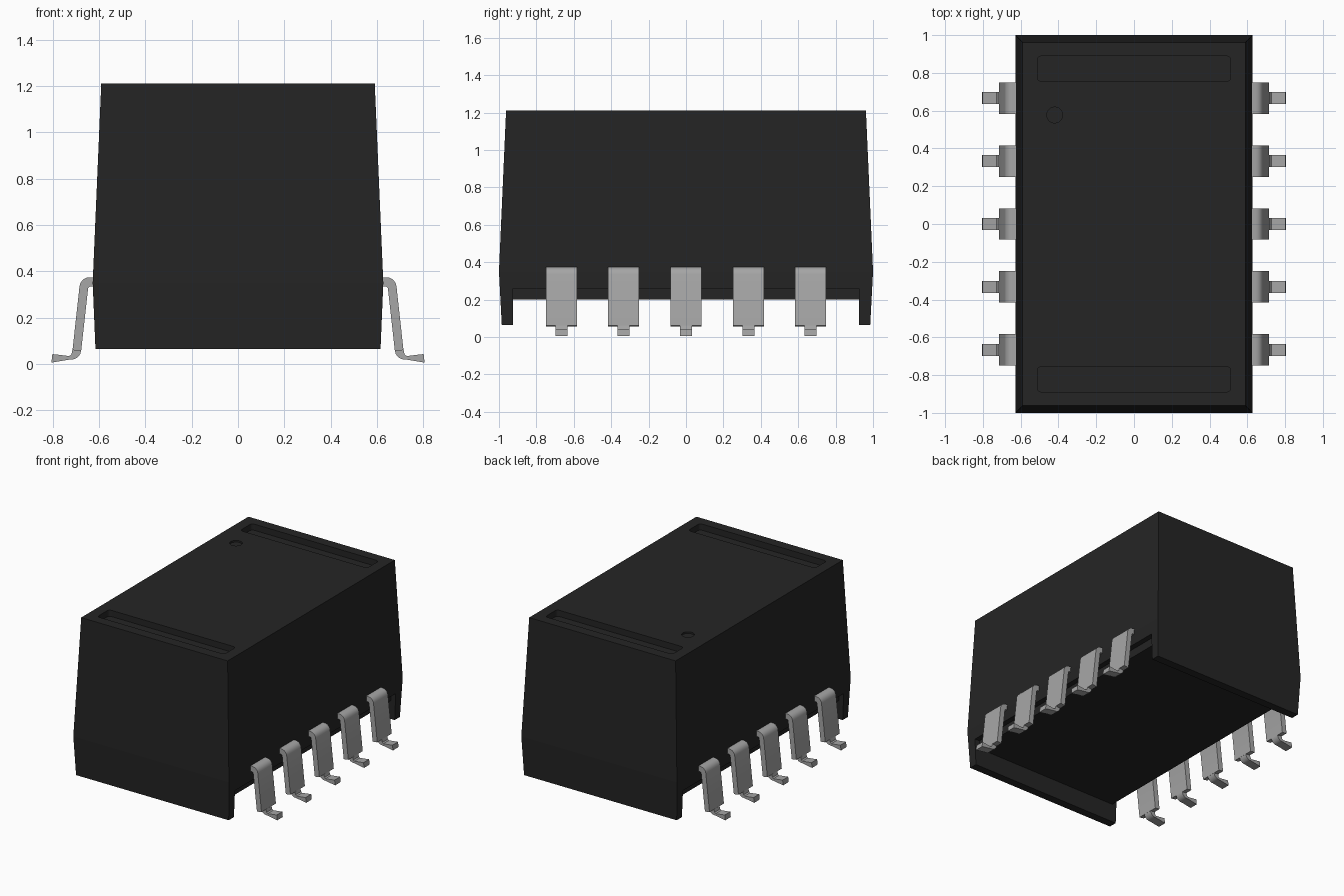
import bpy, bmesh, math

if "Cube" in bpy.data.objects:
    bpy.data.objects.remove(bpy.data.objects["Cube"])


def material(name, v, rough):
    m = bpy.data.materials.new(name)
    m.use_nodes = True
    m.diffuse_color = (v, v, v, 1)
    node = m.node_tree.nodes["Principled BSDF"]
    node.inputs["Base Color"].default_value = (v, v, v, 1)
    node.inputs["Roughness"].default_value = rough
    return m


black = material("black plastic", 0.018, 0.6)
metal = material("tinned metal", 0.38, 0.5)


def finish(name, bm, mat):
    bmesh.ops.recalc_face_normals(bm, faces=bm.faces)
    me = bpy.data.meshes.new(name)
    bm.to_mesh(me)
    bm.free()
    me.materials.append(mat)
    ob = bpy.data.objects.new(name, me)
    bpy.context.scene.collection.objects.link(ob)
    return ob


def loft(name, rings, mat):
    """Closed solid through rings that all have the same number of points."""
    bm = bmesh.new()
    loops = [[bm.verts.new(p) for p in ring] for ring in rings]
    n = len(loops[0])
    for a, b in zip(loops, loops[1:]):
        for i in range(n):
            j = (i + 1) % n
            bm.faces.new((a[i], a[j], b[j], b[i]))
    bm.faces.new(loops[0][::-1])
    bm.faces.new(loops[-1])
    return finish(name, bm, mat)


def rect(x, y, z):
    return [(-x, -y, z), (x, -y, z), (x, y, z), (-x, y, z)]


def rounded(cx, cy, hx, hy, r, z, seg=6):
    pts = []
    for k, (sx, sy) in enumerate([(1, 1), (-1, 1), (-1, -1), (1, -1)]):
        for i in range(seg + 1):
            a = math.pi / 2 * (k + i / seg)
            pts.append((cx + sx * (hx - r) + r * math.cos(a),
                        cy + sy * (hy - r) + r * math.sin(a), z))
    return pts


def circle(cx, cy, r, z, n=24):
    return [(cx + r * math.cos(2 * math.pi * i / n),
             cy + r * math.sin(2 * math.pi * i / n), z) for i in range(n)]


def cut(target, cutter):
    mod = target.modifiers.new("cut", 'BOOLEAN')
    mod.operation, mod.solver, mod.object = 'DIFFERENCE', 'EXACT', cutter
    bpy.context.view_layer.objects.active = target
    bpy.ops.object.modifier_apply(modifier=mod.name)
    bpy.data.objects.remove(cutter)


# Case: tapers up and slightly down from its widest line
TOP = 1.21
case = loft("case", [rect(0.615, 0.985, 0.065), rect(0.627, 1.0, 0.35),
                     rect(0.59, 0.962, TOP)], black)

# Underside opening, leaving a skirt at each end
cut(case, loft("opening_cutter", [rect(0.8, 0.925, 0.0), rect(0.8, 0.925, 0.26)], black))

# Two long recesses and the pin-one dimple on the top
for s in (-1, 1):
    cut(case, loft("recess_cutter", [rounded(0, s * 0.822, 0.512, 0.067, 0.022, z)
                                     for z in (TOP - 0.045, TOP + 0.1)], black))
cut(case, loft("dimple_cutter", [circle(-0.42, 0.577, 0.042, z)
                                 for z in (TOP - 0.012, TOP + 0.1)], black))

# Inner base block showing below the side walls
loft("base_block", [rect(0.585, 0.93, 0.20), rect(0.585, 0.93, 0.30)], black)


def arc(cx, cz, r, a0, a1, n=5):
    return [(cx + r * math.cos(math.radians(a0 + (a1 - a0) * i / n)),
             cz + r * math.sin(math.radians(a0 + (a1 - a0) * i / n))) for i in range(n + 1)]


# Pin side profiles: wide shoulder and leg, then narrow bent foot
leg = ([(0.56, 0.374)] + arc(0.641, 0.331, 0.043, 90, 6)
       + [(0.714, 0.060), (0.677, 0.055)] + arc(0.637, 0.324, 0.010, 6, 90, 3)
       + [(0.56, 0.336)])
foot = ([(0.677, 0.058)] + arc(0.719, 0.061, 0.042, 186, 277)
        + [(0.805, 0.005), (0.801, 0.042)] + arc(0.722, 0.041, 0.010, 277, 186, 3)[::1]
        + [(0.714, 0.063)])
foot = foot[:7] + [(0.805, 0.006), (0.801, 0.043), (0.728, 0.034),
                   (0.719, 0.041), (0.714, 0.062)]


def strip(name, profile, side, y, half):
    return loft(name, [[(side * x, y + d, z) for x, z in profile]
                       for d in (-half, half)], metal)


for side, label in ((1, "left"), (-1, "right")):
    for i in range(5):
        y = (i - 2) * 0.333
        parts = [strip(f"{label}_pin_{i + 1}", leg, side, y, 0.083),
                 strip("foot", foot, side, y, 0.032)]
        bpy.ops.object.select_all(action='DESELECT')
        for p in parts:
            p.select_set(True)
        bpy.context.view_layer.objects.active = parts[0]
        bpy.ops.object.join()
        bpy.ops.object.shade_smooth_by_angle(angle=math.radians(30))
